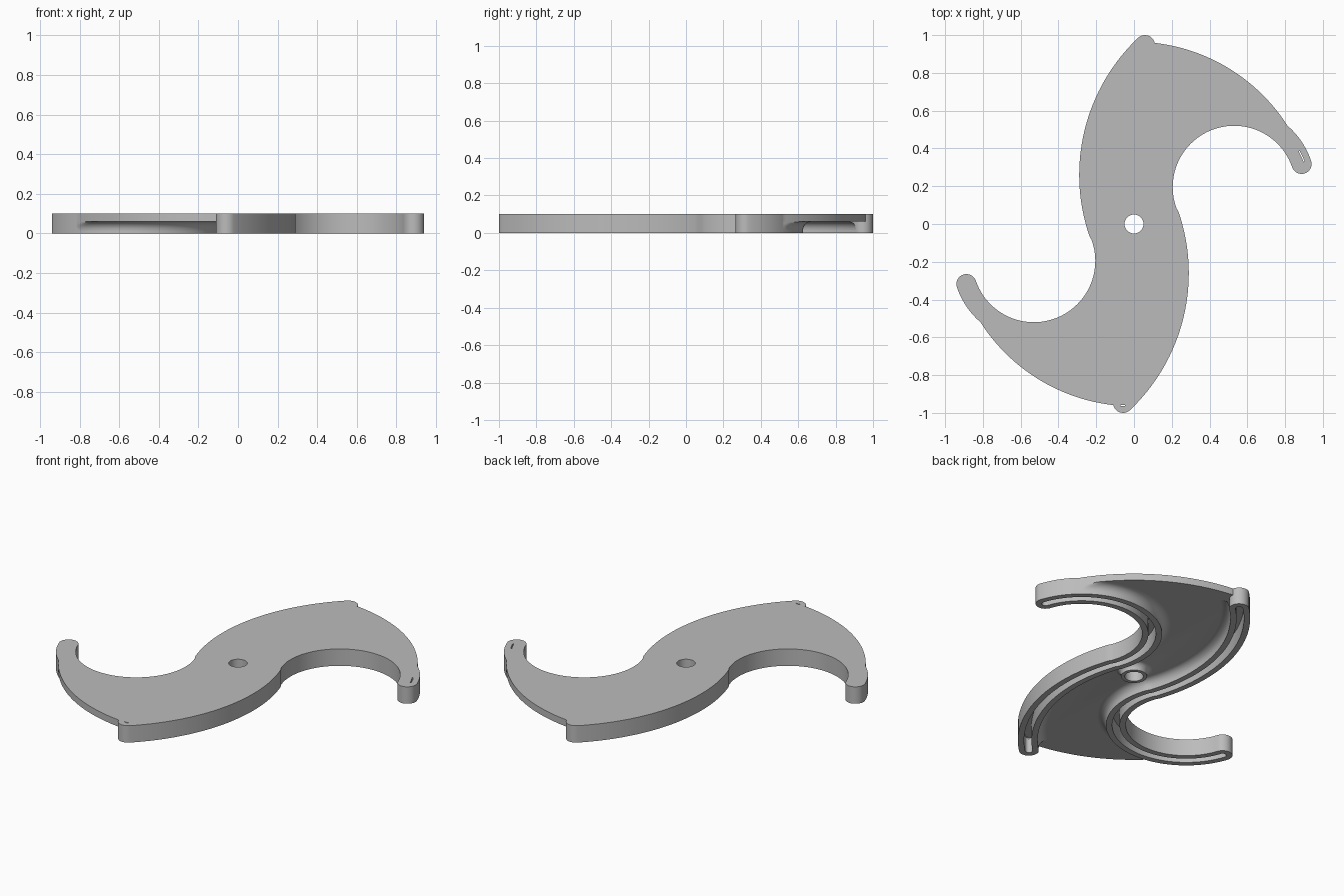
import bpy, bmesh
from math import sin, cos, pi, radians, hypot, atan2

cube = bpy.data.objects.get("Cube")
if cube:
    bpy.data.objects.remove(cube, do_unlink=True)

HEIGHT, PLATE_Z, GROOVE_TOP = 0.1, 0.06, 0.09
HALF_WALL, HALF_GROOVE, DISC = 0.053, 0.02, 0.965

grey = bpy.data.materials.new("plain grey")
grey.use_nodes = True
grey.diffuse_color = (0.5, 0.5, 0.5, 1)
grey.node_tree.nodes["Principled BSDF"].inputs["Base Color"].default_value = grey.diffuse_color


def arc(cx, cy, r, a, b, n=40):
    angles = [radians(a + (b - a) * i / n) for i in range(n + 1)]
    return [(cx + r * cos(t), cy + r * sin(t)) for t in angles]


def s_path(offset):
    """Wall line from hook end to pointed end; positive offset lies towards the plate."""
    hook = arc(0.53, 0.195, 0.378 + offset, 19, 200.15, 56)
    sweep = arc(-0.71, -0.26, 0.947 - offset, 20.15, -46.5, 56)
    return hook + sweep[1:]


def stadium(half):
    """Closed outline of the S wall with round ends."""
    hx, hy = s_path(0)[0]
    tx, ty = s_path(0)[-1]
    tip_cap = arc(tx, ty, half, 133.5, -46.5, 16)[1:-1]
    hook_cap = arc(hx, hy, half, 19, -161, 16)[1:-1]
    # the tip cap bulges away from the path, the hook cap likewise
    tip_cap = [(2 * tx - x, 2 * ty - y) for x, y in reversed(tip_cap)]
    tip_cap = sorted(tip_cap, key=lambda p: hypot(p[0] + 0.71, p[1] + 0.26))
    hook_cap = sorted(hook_cap, key=lambda p: hypot(p[0] - 0.53, p[1] - 0.195))
    return s_path(half) + tip_cap + s_path(-half)[::-1] + hook_cap


def turned(points, turn):
    return [(-x, -y) for x, y in points] if turn else points


def make_object(name, bm):
    bmesh.ops.recalc_face_normals(bm, faces=bm.faces)
    mesh = bpy.data.meshes.new(name)
    bm.to_mesh(mesh)
    bm.free()
    mesh.materials.append(grey)
    obj = bpy.data.objects.new(name, mesh)
    bpy.context.collection.objects.link(obj)
    return obj


def extrude(name, outline, z0, z1):
    bm = bmesh.new()
    low = bm.faces.new([bm.verts.new((x, y, z0)) for x, y in outline])
    up = bmesh.ops.extrude_face_region(bm, geom=[low])["geom"]
    for v in up:
        if isinstance(v, bmesh.types.BMVert):
            v.co.z = z1
    return make_object(name, bm)


def loft(name, rows, closed):
    """Surface through rows of equal length; closed rows make a capped solid."""
    bm = bmesh.new()
    grid = [[bm.verts.new(p) for p in row] for row in rows]
    n = len(grid[0])
    for a, b in zip(grid, grid[1:]):
        for i in range(n if closed else n - 1):
            j = (i + 1) % n
            bm.faces.new((a[i], a[j], b[j], b[i]))
    if closed:
        bm.faces.new(grid[0])
        bm.faces.new(grid[-1])
    return make_object(name, bm)


def boolean(target, tool, operation):
    mod = target.modifiers.new(operation, "BOOLEAN")
    mod.operation, mod.solver, mod.object = operation, "EXACT", tool
    bpy.context.view_layer.objects.active = target
    bpy.ops.object.modifier_apply(modifier=mod.name)
    bpy.data.objects.remove(tool, do_unlink=True)


# Thin plate bounded by both S lines and two outer arcs
line = s_path(0)
(tx, ty), (hx, hy) = line[-1], line[0]
tip_angle = math_tip = atan2(ty, tx) * 180 / pi
hook_angle = atan2(-hy, -hx) * 180 / pi
half_outline = line + arc(0, 0, DISC, tip_angle, hook_angle, 48)
body = extrude("rotor_body", half_outline + turned(half_outline, True), PLATE_Z, HEIGHT)

# Deep S-shaped walls, both sides
for turn in (False, True):
    wall = extrude("wall", turned(stadium(HALF_WALL), turn), 0, HEIGHT)
    boolean(body, wall, "UNION")

# Flared boss under the hub
boss_rows = []
for i in range(7):
    t = i / 6 * pi / 2
    r, z = 0.1 - 0.03 * sin(t), PLATE_Z - 0.04 * (1 - cos(t))
    boss_rows.append([(x, y, z) for x, y in arc(0, 0, r, 0, 360, 48)[:-1]])
boss_rows.insert(0, [(x, y, 0.08) for x, y, z in boss_rows[0]])
boolean(body, loft("boss", boss_rows, True), "UNION")

# Shaft hole and the grooves in the wall undersides
boolean(body, extrude("hole", arc(0, 0, 0.05, 0, 360, 48)[:-1], -0.1, 0.2), "DIFFERENCE")
for turn in (False, True):
    groove = extrude("groove", turned(stadium(HALF_GROOVE), turn), -0.05, GROOVE_TOP)
    boolean(body, groove, "DIFFERENCE")

# Hairline slits in the top, at one hook and one point
slit = arc(0.53, 0.195, 0.397, 20, 29, 8) + arc(0.53, 0.195, 0.391, 29, 20, 8)
boolean(body, extrude("slit", slit, 0.08, 0.12), "DIFFERENCE")
nick = [(-0.072, -0.963), (-0.048, -0.963), (-0.048, -0.958), (-0.072, -0.958)]
boolean(body, extrude("nick", nick, 0.08, 0.12), "DIFFERENCE")


# Rounded fillets between walls and plate underside
def clipped(x, y):
    k = min(1, DISC / hypot(x, y))
    return x * k, y * k


parts = [body]
for turn, side in ((False, "left"), (True, "right")):
    rows = []
    for i in range(9):
        t = i / 8 * pi / 2
        offset = HALF_WALL + 0.045 * (1 - cos(t))
        z = PLATE_Z - 0.045 * (1 - sin(t))
        points = turned([clipped(*p) for p in s_path(offset)], turn)
        rows.append([(x, y, z) for x, y in points])
    fillet = loft(side + "_fillet", rows, False)
    # fillets face downwards
    if sum(p.normal.z * p.area for p in fillet.data.polygons) > 0:
        fillet.data.flip_normals()
    parts.append(fillet)

# Smooth curved sides, crisp rims
bpy.ops.object.select_all(action="DESELECT")
for obj in parts:
    obj.select_set(True)
bpy.context.view_layer.objects.active = body
bpy.ops.object.shade_smooth_by_angle(angle=radians(30))
